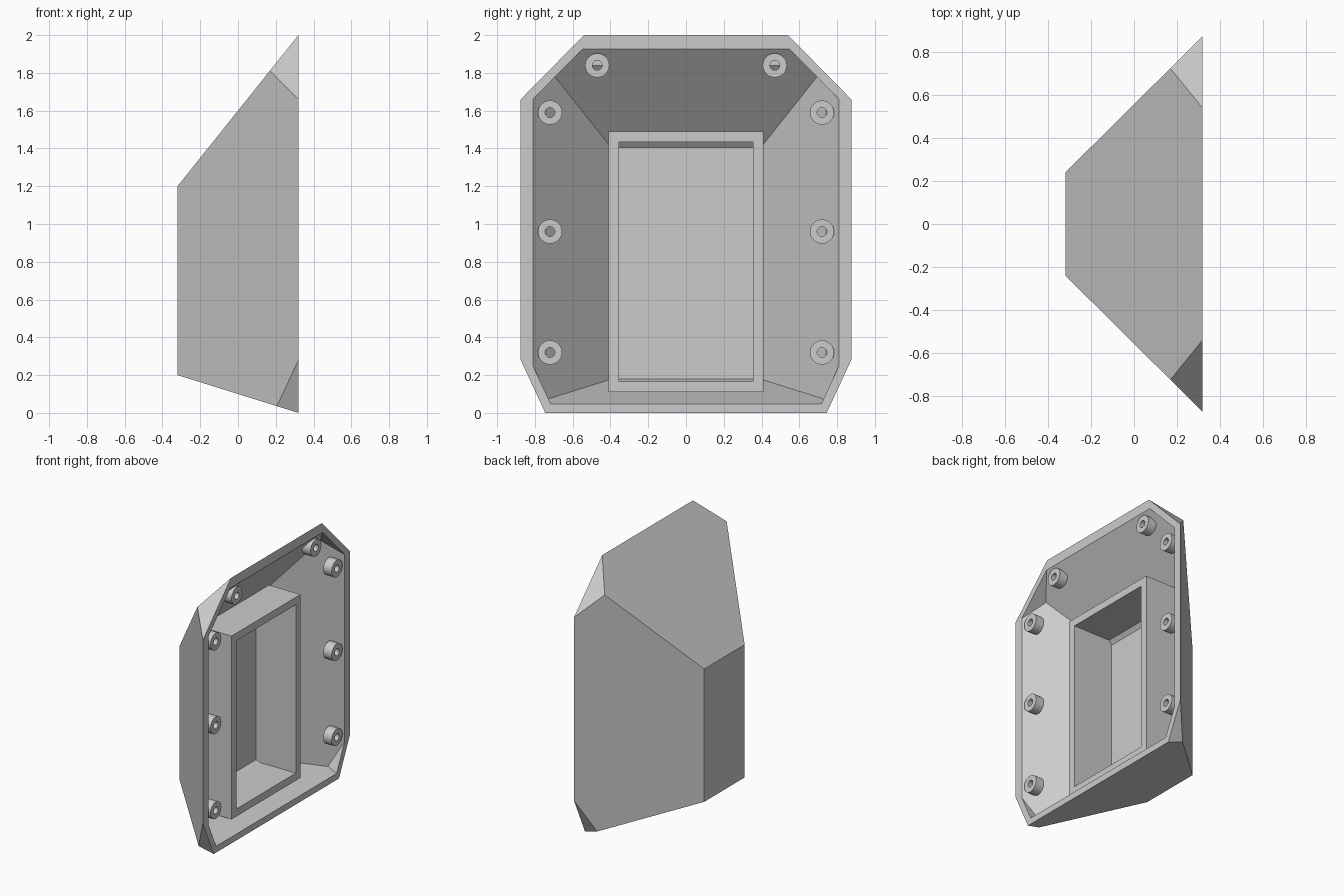
import bpy, bmesh
from math import radians
from mathutils import Vector, Matrix

old = bpy.data.objects.get("Cube")
if old:
    bpy.data.objects.remove(old, do_unlink=True)

grey = bpy.data.materials.new("plain_grey")
grey.use_nodes = True
colour = (0.6, 0.6, 0.6, 1)
grey.diffuse_color = colour
grey.node_tree.nodes["Principled BSDF"].inputs["Base Color"].default_value = colour

FRONT, BACK, WALL = 0.32, -0.32, 0.046


def finish(name, bm):
    bmesh.ops.recalc_face_normals(bm, faces=bm.faces)
    mesh = bpy.data.meshes.new(name)
    bm.to_mesh(mesh)
    bm.free()
    obj = bpy.data.objects.new(name, mesh)
    bpy.context.collection.objects.link(obj)
    mesh.materials.append(grey)
    return obj


def block(x, y, z):
    # Axis-aligned box from three (low, high) ranges
    bm = bmesh.new()
    centre = [sum(r) / 2 for r in (x, y, z)]
    size = [r[1] - r[0] for r in (x, y, z)]
    bmesh.ops.create_cube(bm, size=1, matrix=Matrix.Translation(centre) @ Matrix.Diagonal((*size, 1)))
    return bm


def cut_to_hull(bm, inset):
    # Slice a solid with the tapered housing planes, moved inward by inset
    rise = FRONT - BACK
    planes = [((BACK, 0, 0), (-1, 0, 0)),
              ((FRONT, 0, 2), (-0.8, 0, rise)),
              ((FRONT, 0, 0), (-0.2, 0, -rise))]
    for s in (-1, 1):
        planes += [((FRONT, s * 0.875, 0), (-0.635, s * rise, 0)),
                   ((FRONT, s * 0.54, 2), (0, s, 0.985)),
                   ((FRONT, s * 0.745, 0), (0, s * 0.28, -0.13))]
    for point, normal in planes:
        n = Vector(normal).normalized()
        geom = bm.verts[:] + bm.edges[:] + bm.faces[:]
        cut = bmesh.ops.bisect_plane(bm, geom=geom, plane_co=Vector(point) - n * inset,
                                     plane_no=n, clear_outer=True)["geom_cut"]
        edges = [e for e in cut if isinstance(e, bmesh.types.BMEdge)]
        if edges:
            bmesh.ops.contextual_create(bm, geom=edges)


def rod(bm, y, z, radius, x0, x1):
    turn = Matrix.Translation(((x0 + x1) / 2, y, z)) @ Matrix.Rotation(radians(90), 4, "Y")
    bmesh.ops.create_cone(bm, cap_ends=True, segments=32, radius1=radius, radius2=radius,
                          depth=x1 - x0, matrix=turn)


def subtract(obj, cutter):
    cutter.hide_render = True
    mod = obj.modifiers.new("cut", "BOOLEAN")
    mod.operation = "DIFFERENCE"
    mod.solver = "EXACT"
    mod.object = cutter
    bpy.context.view_layer.objects.active = obj
    bpy.ops.object.modifier_apply(modifier=mod.name)
    bpy.data.objects.remove(cutter, do_unlink=True)


# Housing shell: faceted tapered solid, hollowed from its open side
bm = block((-1, FRONT), (-2, 2), (-1, 3))
cut_to_hull(bm, 0)
shell = finish("housing_shell", bm)
bm = block((-1, FRONT + 0.1), (-2, 2), (-1, 3))
cut_to_hull(bm, WALL)
subtract(shell, finish("cavity_cutter", bm))

# Recessed tray: box merging into the walls, with an inset pocket
TRAY = 0.234
bm = block((-0.2, TRAY), (-0.41, 0.41), (0.11, 1.49))
cut_to_hull(bm, WALL / 2)
bm.normal_update()
mouth = max(bm.faces, key=lambda f: f.calc_center_median().x)
bmesh.ops.inset_region(bm, faces=[mouth], thickness=0.08)
floor = bmesh.ops.extrude_discrete_faces(bm, faces=[mouth])["faces"][0]
bmesh.ops.translate(bm, verts=floor.verts, vec=(-0.332, 0, 0))
finish("tray", bm)

# Screw bosses around the rim, mirrored to both sides
places = [(s * y, z) for s in (-1, 1)
          for y, z in ((0.47, 1.84), (0.72, 1.59), (0.72, 0.96), (0.72, 0.32))]
HOLE, BOSS_BACK = 0.026, 0.25
bm = bmesh.new()
for y, z in places:
    rod(bm, y, z, HOLE, BOSS_BACK, FRONT + 0.05)
subtract(shell, finish("hole_cutter", bm))

for i, (y, z) in enumerate(places):
    bm = bmesh.new()
    rod(bm, y, z, 0.064, BOSS_BACK, FRONT)
    boss = finish(f"screw_boss_{i + 1}", bm)
    bm = bmesh.new()
    rod(bm, y, z, HOLE, BOSS_BACK - 0.1, FRONT + 0.1)
    subtract(boss, finish("bore_cutter", bm))
    bpy.ops.object.select_all(action="DESELECT")
    boss.select_set(True)
    bpy.context.view_layer.objects.active = boss
    bpy.ops.object.shade_smooth_by_angle(angle=radians(35))
